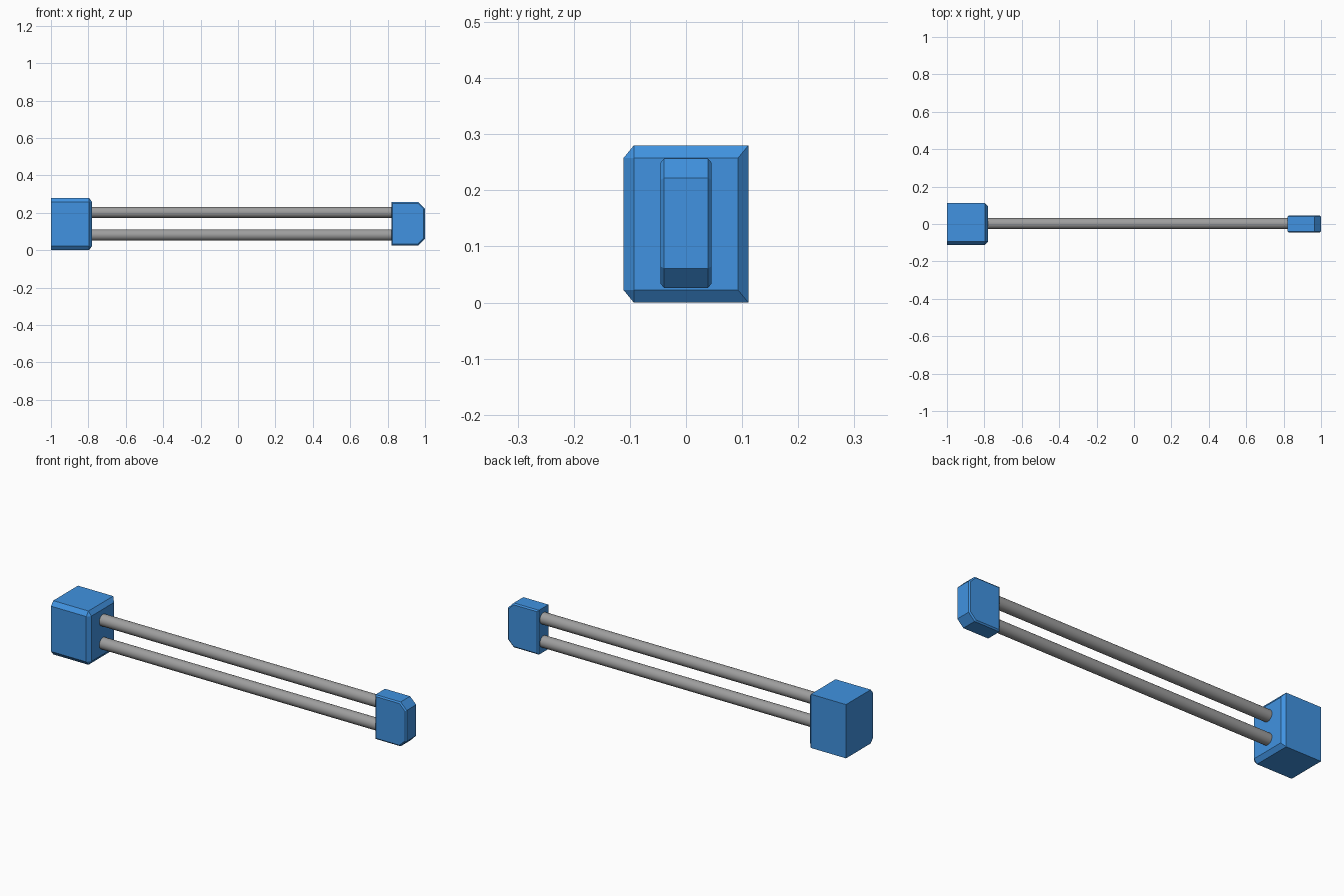
import bpy, bmesh
from math import radians
from mathutils import Matrix

cube = bpy.data.objects.get("Cube")
if cube:
    bpy.data.objects.remove(cube, do_unlink=True)


def material(name, rgb):
    m = bpy.data.materials.new(name)
    m.use_nodes = True
    m.diffuse_color = (*rgb, 1)
    m.node_tree.nodes["Principled BSDF"].inputs["Base Color"].default_value = (*rgb, 1)
    return m


blue = material("bright blue", (0.052, 0.29, 0.75))
grey = material("rod grey", (0.34, 0.34, 0.34))


def finish(bm, name, mat):
    bmesh.ops.recalc_face_normals(bm, faces=bm.faces)
    mesh = bpy.data.meshes.new(name)
    bm.to_mesh(mesh)
    bm.free()
    mesh.materials.append(mat)
    ob = bpy.data.objects.new(name, mesh)
    bpy.context.collection.objects.link(ob)
    return ob


def hull(name, points, mat):
    """Solid chamfered block spanned by its corner points."""
    bm = bmesh.new()
    for p in points:
        bm.verts.new(p)
    bmesh.ops.convex_hull(bm, input=bm.verts)
    bmesh.ops.dissolve_limit(bm, angle_limit=radians(1), verts=bm.verts, edges=bm.edges)
    return finish(bm, name, mat)


# Large end block: chamfered on the inner face and on the front top and bottom edges
y0, y1, z0, z1, cy, cz = -0.111, 0.111, 0.0, 0.28, 0.018, 0.022
section = [(y1, z0), (y1, z1), (y0 + cy, z1), (y0, z1 - cz), (y0, z0 + cz), (y0 + cy, z0)]
points = [(x, y, z) for x in (-1, -0.797) for y, z in section]
points += [(-0.78, y, z) for y in (y0 + cy, y1 - cy) for z in (z0 + cz, z1 - cz)]
hull("large_end_block", points, blue)

# Small end block: cut outer corners, thin chamfer round both side faces
x0, x1, b0, b1, cut, rim = 0.82, 1.0, 0.026, 0.257, 0.035, 0.007


def outline(inset):
    c = cut - inset * 0.41
    a, b, lo, hi = x0 + inset, x1 - inset, b0 + inset, b1 - inset
    c = cut - inset * 0.59
    return [(a, lo), (a, hi), (b - c, hi), (b, hi - c), (b, lo + c), (b - c, lo)]


points = []
for side in (-1, 1):
    for inset, y in ((0, 0.039), (rim, 0.045)):
        points += [(x, side * y, z) for x, z in outline(inset)]
hull("small_end_block", points, blue)

# Two parallel round rods, seated slightly inside both blocks
for name, z in (("upper_rod", 0.202), ("lower_rod", 0.081)):
    bm = bmesh.new()
    bmesh.ops.create_cone(bm, cap_ends=True, segments=32, radius1=0.03, radius2=0.03,
                          depth=1.64,
                          matrix=Matrix.Translation((0.02, 0.002, z)) @ Matrix.Rotation(radians(90), 4, "Y"))
    rod = finish(bm, name, grey)
    for f in rod.data.polygons:
        f.use_smooth = len(f.vertices) == 4
